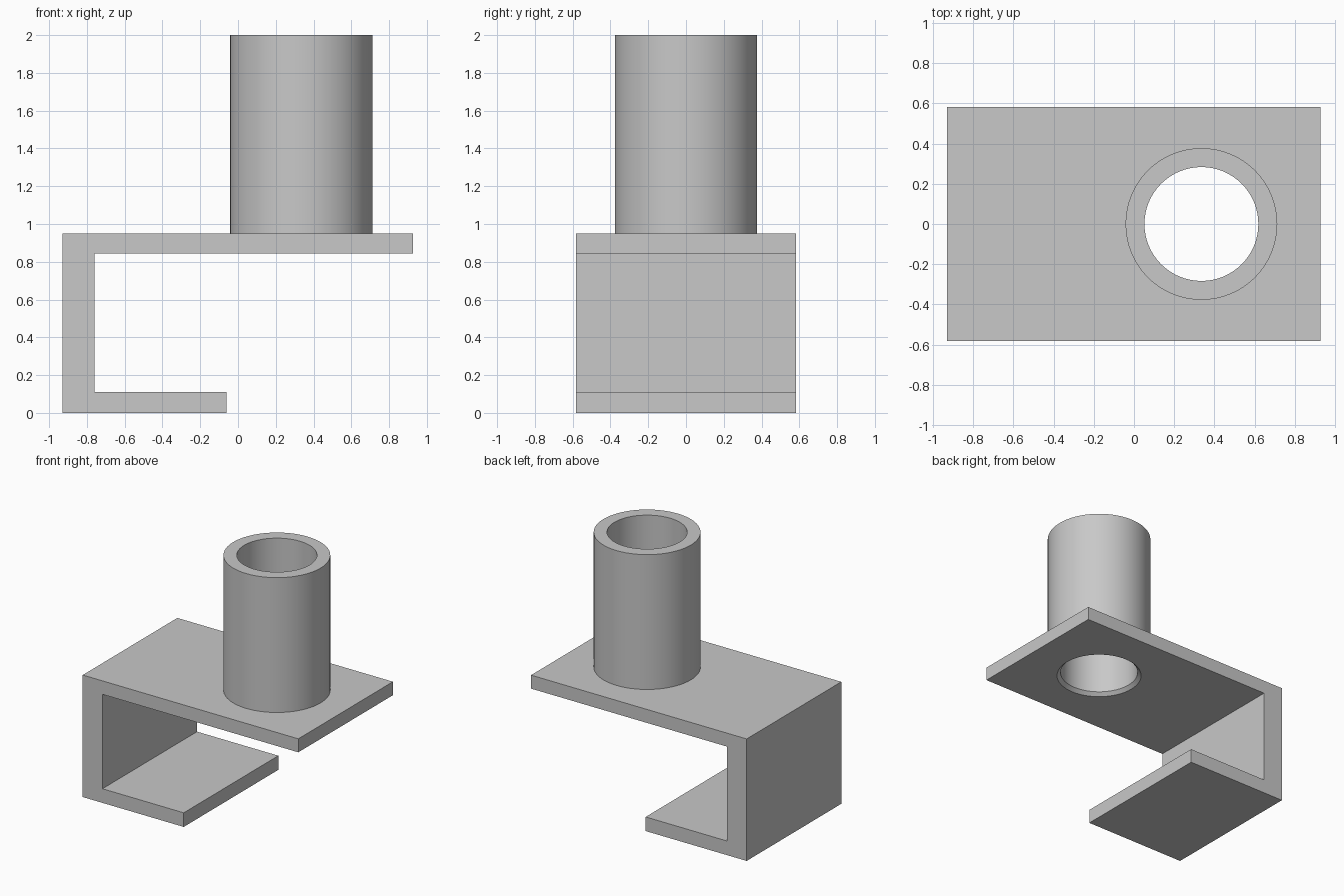
import bpy
import bmesh
from math import radians
from mathutils import Matrix, Vector

if "Cube" in bpy.data.objects:
    bpy.data.objects.remove(bpy.data.objects["Cube"], do_unlink=True)

SEGMENTS = 64
TUBE_X = 0.335
PLATE_TOP, PLATE_BOTTOM = 0.95, 0.845
BORE, TUBE_RADIUS, CHAMFER = 0.283, 0.377, 0.026
HALF_DEPTH = 0.582

grey = bpy.data.materials.new("plain grey")
grey.use_nodes = True
colour = (0.58, 0.58, 0.58, 1)
grey.diffuse_color = colour
grey.node_tree.nodes["Principled BSDF"].inputs["Base Color"].default_value = colour


def make_object(name, bm):
    bmesh.ops.recalc_face_normals(bm, faces=bm.faces)
    mesh = bpy.data.meshes.new(name)
    bm.to_mesh(mesh)
    bm.free()
    mesh.materials.append(grey)
    obj = bpy.data.objects.new(name, mesh)
    bpy.context.collection.objects.link(obj)
    return obj


def lathe(name, profile, x):
    """Turn a closed (radius, z) profile around a vertical axis at x."""
    bm = bmesh.new()
    rings = []
    for i in range(SEGMENTS):
        turn = Matrix.Rotation(radians(360 * i / SEGMENTS), 3, "Z")
        rings.append([bm.verts.new(turn @ Vector((r, 0, z)) + Vector((x, 0, 0)))
                      for r, z in profile])
    n = len(profile)
    for i in range(SEGMENTS):
        a, b = rings[i - 1], rings[i]
        for j in range(n):
            k = (j + 1) % n
            bm.faces.new((a[j], b[j], b[k], a[k]))
    bmesh.ops.remove_doubles(bm, verts=bm.verts, dist=1e-5)
    return make_object(name, bm)


def activate(obj):
    bpy.ops.object.select_all(action="DESELECT")
    obj.select_set(True)
    bpy.context.view_layer.objects.active = obj


# C-shaped bracket: long top plate, upright web and short lower plate
outline = [(-0.93, 0), (-0.06, 0), (-0.06, 0.11), (-0.76, 0.11),
           (-0.76, PLATE_BOTTOM), (0.927, PLATE_BOTTOM),
           (0.927, PLATE_TOP), (-0.93, PLATE_TOP)]
bm = bmesh.new()
face = bm.faces.new([bm.verts.new((x, -HALF_DEPTH, z)) for x, z in outline])
extruded = bmesh.ops.extrude_face_region(bm, geom=[face])["geom"]
bmesh.ops.translate(bm, vec=(0, 2 * HALF_DEPTH, 0),
                    verts=[v for v in extruded if isinstance(v, bmesh.types.BMVert)])
bracket = make_object("bracket", bm)

# Hole through the top plate, chamfered on its underside
below, above = PLATE_BOTTOM - 0.05, PLATE_TOP + 0.05
cutter = bmesh.new()
loops = []
for r, z in [(BORE + CHAMFER, below), (BORE + CHAMFER, PLATE_BOTTOM),
             (BORE, PLATE_BOTTOM + CHAMFER), (BORE, above)]:
    loops.append(bmesh.ops.create_circle(
        cutter, segments=SEGMENTS, radius=r,
        matrix=Matrix.Translation((TUBE_X, 0, z)))["verts"])
for lower, upper in zip(loops, loops[1:]):
    for i in range(SEGMENTS):
        cutter.faces.new((lower[i - 1], lower[i], upper[i], upper[i - 1]))
cutter.faces.new(loops[0])
cutter.faces.new(loops[-1])
hole_cutter = make_object("hole_cutter", cutter)
hole_cutter.hide_render = True

cut = bracket.modifiers.new("hole", "BOOLEAN")
cut.operation = "DIFFERENCE"
cut.solver = "EXACT"
cut.object = hole_cutter
activate(bracket)
bpy.ops.object.modifier_apply(modifier=cut.name)
bpy.data.objects.remove(hole_cutter, do_unlink=True)

# Upright open tube standing on the plate
tube = lathe("tube", [(BORE, PLATE_TOP), (TUBE_RADIUS, PLATE_TOP),
                      (TUBE_RADIUS, 2), (BORE, 2)], TUBE_X)

# Round walls smooth, rims and plate edges crisp
for obj in (bracket, tube):
    activate(obj)
    bpy.ops.object.shade_smooth_by_angle(angle=radians(30))
